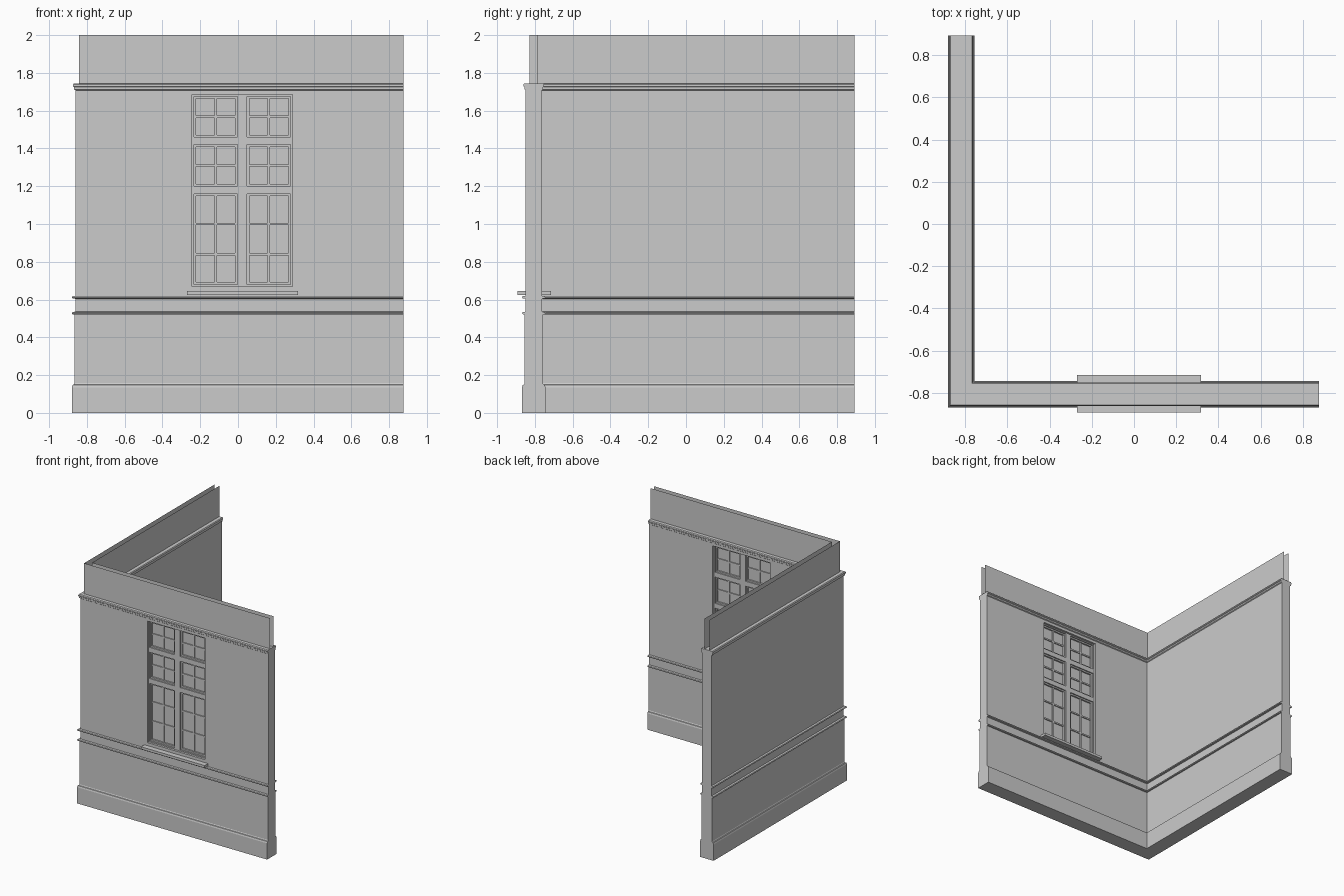
import bpy, bmesh

if "Cube" in bpy.data.objects:
    bpy.data.objects.remove(bpy.data.objects["Cube"])

CX, CY = -0.818, -0.806      # centre lines of the side wall and the front wall
XE, YE = 0.877, 0.893        # free ends of the two walls


def finish(name, bm):
    mesh = bpy.data.meshes.new(name)
    bm.to_mesh(mesh)
    bm.free()
    ob = bpy.data.objects.new(name, mesh)
    bpy.context.collection.objects.link(ob)
    return ob


def sweep(name, profile, closed=True):
    """Carry an (outward offset, height) profile along the L-shaped plan."""
    bm = bmesh.new()
    rings = [[], [], []]
    for d, z in profile:
        plan = [(XE, CY - d), (CX - d, CY - d), (CX - d, YE)]
        for ring, (x, y) in zip(rings, plan):
            ring.append(bm.verts.new((x, y, z)))
    n = len(profile)
    for a, b in zip(rings, rings[1:]):
        for i in range(n if closed else n - 1):
            j = (i + 1) % n
            bm.faces.new((a[i], a[j], b[j], b[i]))
    if closed:
        bm.faces.new(rings[0])
        bm.faces.new(rings[2])
        bmesh.ops.recalc_face_normals(bm, faces=bm.faces[:])
    return finish(name, bm)


def box(bm, x0, x1, y0, y1, z0, z1):
    vs = bmesh.ops.create_cube(bm, size=1)["verts"]
    for v in vs:
        v.co.x = x1 if v.co.x > 0 else x0
        v.co.y = y1 if v.co.y > 0 else y0
        v.co.z = z1 if v.co.z > 0 else z0


def boxes(name, items):
    bm = bmesh.new()
    for it in items:
        box(bm, *it)
    return finish(name, bm)


# Wall body: skirting, two dado rails and cornice moulding, same on both sides
def rail(z, base):
    return [(base, z - 0.008), (0.058, z - 0.006), (0.062, z),
            (0.058, z + 0.006), (base, z + 0.008)]


half = [(0.062, 0), (0.062, 0.135), (0.058, 0.148), (0.052, 0.15),
        (0.048, 0.158)]
half += rail(0.528, 0.048)[:4] + [(0.043, 0.536)] + rail(0.612, 0.043)
half += [(0.043, 1.708), (0.050, 1.713), (0.050, 1.725),
         (0.055, 1.729), (0.055, 1.738), (0.050, 1.745)]
wall = sweep("wall", half + [(-d, z) for d, z in reversed(half)])

# Frieze: two thin upright sheets above the cornice
for name, d in (("frieze_outer", 0.023), ("frieze_inner", -0.021)):
    sweep(name, [(d, 1.745), (d, 2.0)], closed=False)

# Window opening
X0, X1, Z0, Z1 = -0.243, 0.288, 0.67, 1.685
cutter = boxes("window_cutter", [(X0, X1, CY - 0.2, CY + 0.2, Z0, Z1)])
cutter.hide_render = True
cutter.hide_set(True)
cut = wall.modifiers.new("opening", "BOOLEAN")
cut.operation = "DIFFERENCE"
cut.solver = "EXACT"
cut.object = cutter

# Main window frame with central mullion and two transoms
columns = [(-0.234, -0.003), (0.048, 0.279)]
rows = [(0.68, 1.16, 3), (1.20, 1.42, 2), (1.46, 1.676, 2)]
f0, f1 = CY - 0.025, CY + 0.025
frame = [(X0, columns[0][0], f0, f1, Z0, Z1),
         (columns[0][1], columns[1][0], f0, f1, Z0, Z1),
         (columns[1][1], X1, f0, f1, Z0, Z1)]
for a, b in columns:
    edges = [Z0] + [v for r in rows for v in r[:2]] + [Z1]
    for lo, hi in zip(edges[::2], edges[1::2]):
        frame.append((a, b, f0, f1, lo, hi))
boxes("window_frame", frame)

# Sashes: slim border and glazing bars in each light
bars = []
s0, s1, m0, m1, w = CY - 0.015, CY + 0.015, CY - 0.01, CY + 0.01, 0.012
for a, b in columns:
    for lo, hi, n in rows:
        bars += [(a, a + w, s0, s1, lo, hi), (b - w, b, s0, s1, lo, hi),
                 (a, b, s0, s1, lo, lo + w), (a, b, s0, s1, hi - w, hi)]
        mid = (a + b) / 2
        bars.append((mid - 0.006, mid + 0.006, m0, m1, lo, hi))
        for k in range(1, n):
            z = lo + (hi - lo) * k / n
            bars.append((a, b, m0, m1, z - 0.006, z + 0.006))
boxes("glazing_bars", bars)

# Glass panes
boxes("glass", [(a, b, CY - 0.002, CY + 0.002, lo, hi)
                for a, b in columns for lo, hi, n in rows])

# Window sill running through the wall
boxes("window_sill", [(-0.27, 0.317, -0.893, -0.714, 0.624, 0.645)])
